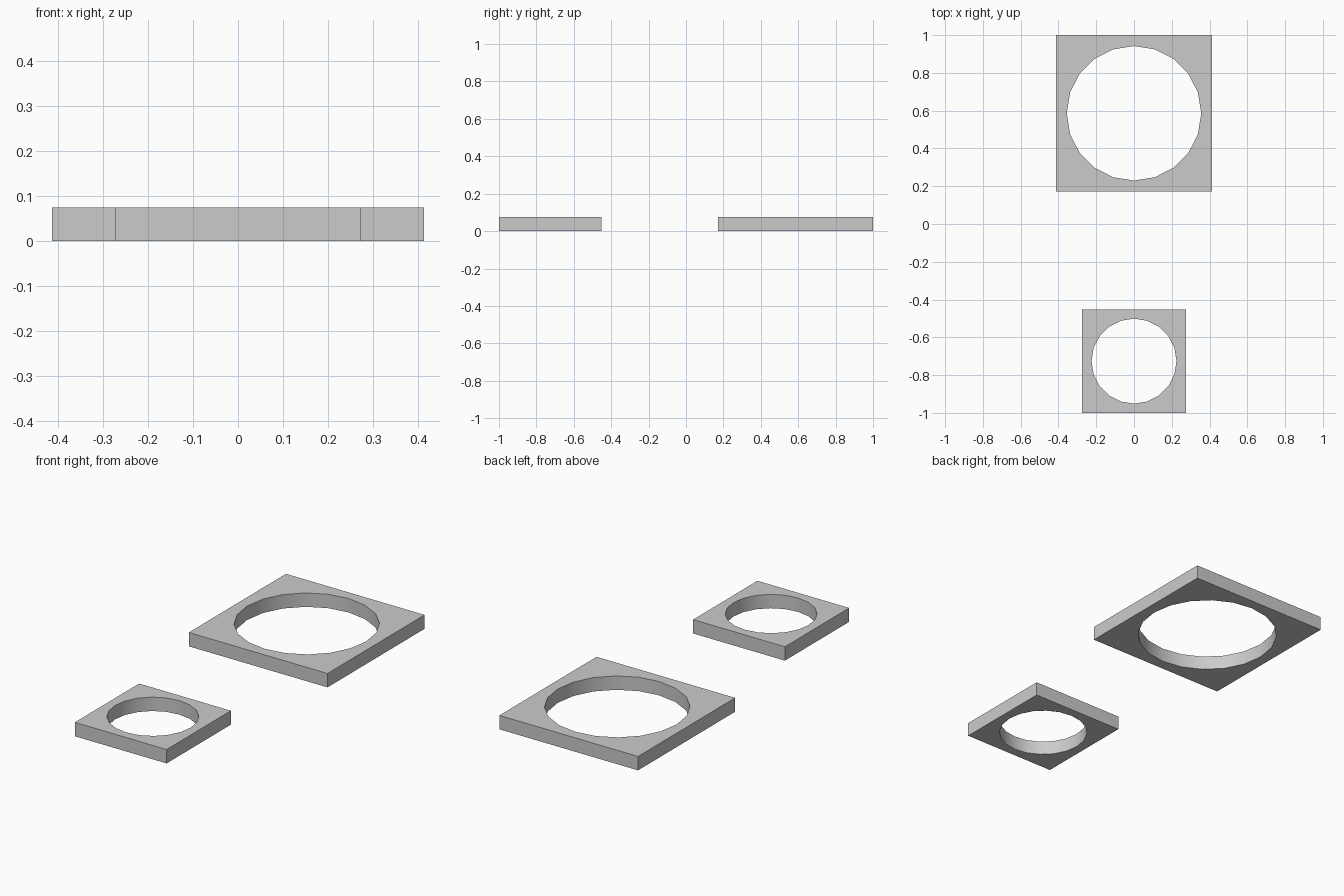
import bpy, bmesh
from math import sin, cos, pi, radians

if "Cube" in bpy.data.objects:
    bpy.data.objects.remove(bpy.data.objects["Cube"])

THICK = 0.075
SIDES = 20


def loop(bm, points):
    verts = [bm.verts.new((x, y, THICK)) for x, y in points]
    return [bm.edges.new((verts[i - 1], verts[i])) for i in range(len(verts))]


def plate(name, cy, half, radius):
    # Square outline with a round opening, filled as a flat sheet
    bm = bmesh.new()
    edges = loop(bm, [(sx * half, cy + sy * half)
                      for sx, sy in ((-1, -1), (1, -1), (1, 1), (-1, 1))])
    edges += loop(bm, [(radius * cos(2 * pi * i / SIDES),
                        cy + radius * sin(2 * pi * i / SIDES))
                       for i in range(SIDES)])
    bmesh.ops.triangle_fill(bm, edges=edges, use_beauty=True, normal=(0, 0, 1))
    bm.normal_update()
    bmesh.ops.reverse_faces(bm, faces=[f for f in bm.faces if f.normal.z < 0])
    mesh = bpy.data.meshes.new(name)
    bm.to_mesh(mesh)
    bm.free()
    obj = bpy.data.objects.new(name, mesh)
    bpy.context.collection.objects.link(obj)

    # Thicken down to the ground
    mod = obj.modifiers.new("thickness", 'SOLIDIFY')
    mod.thickness = THICK
    mod.offset = -1
    bpy.ops.object.select_all(action='DESELECT')
    obj.select_set(True)
    bpy.context.view_layer.objects.active = obj
    bpy.ops.object.modifier_apply(modifier=mod.name)
    bpy.ops.object.shade_smooth_by_angle(angle=radians(30))


plate("large_ring_plate", 0.586, 0.414, 0.356)
plate("small_ring_plate", -0.726, 0.274, 0.225)
